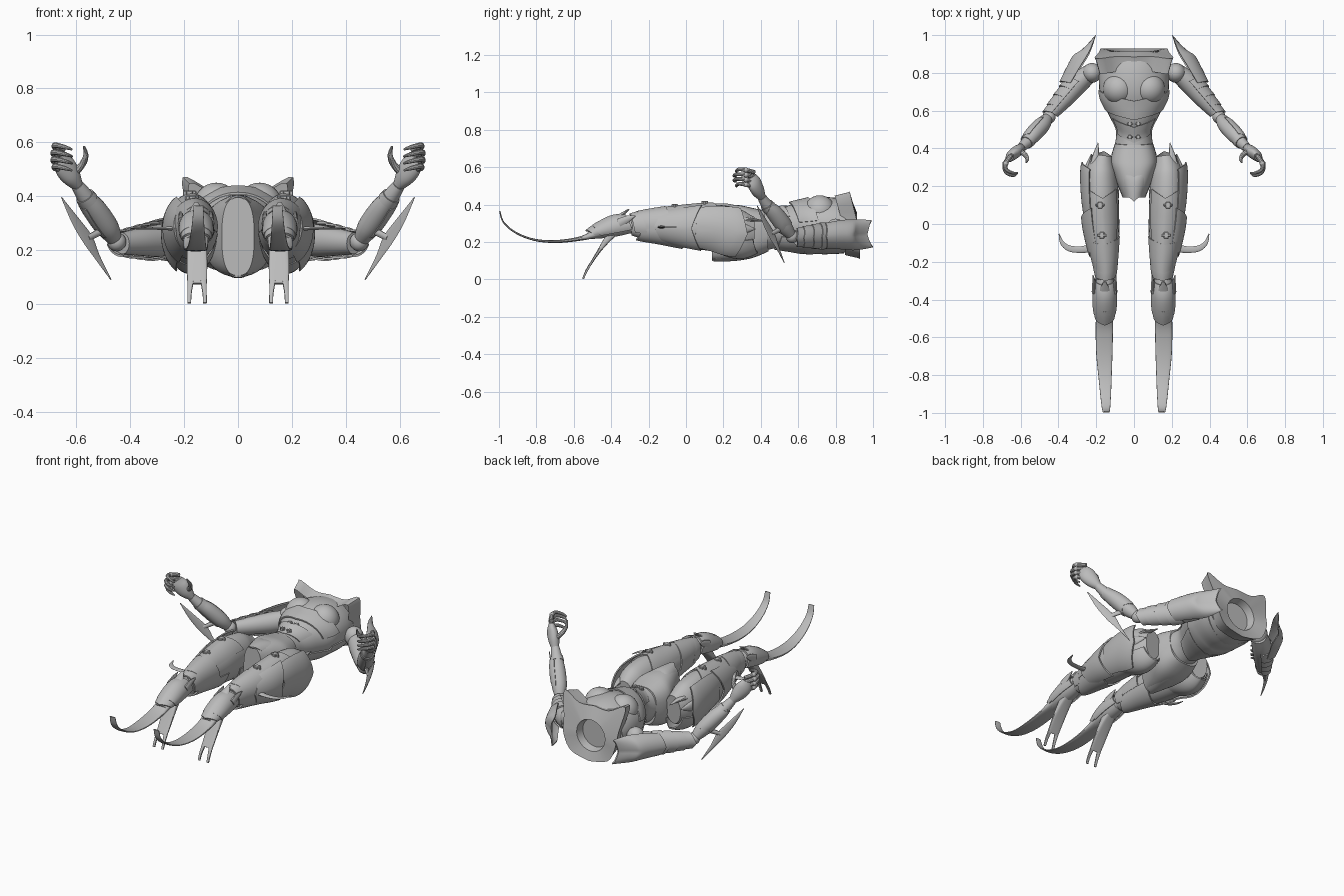
import bpy, bmesh
from math import cos, sin, pi, radians, atan2, copysign
from mathutils import Vector, Matrix

cube = bpy.data.objects.get("Cube")
if cube:
    bpy.data.objects.remove(cube)

GREY = (0.5, 0.5, 0.5, 1)
grey = bpy.data.materials.new("armour_grey")
grey.use_nodes = True
grey.diffuse_color = GREY
grey.node_tree.nodes["Principled BSDF"].inputs["Base Color"].default_value = GREY


def finish(name, bm, mirror):
    """Turn a bmesh into an object with sharp creases and optional x mirror."""
    bmesh.ops.recalc_face_normals(bm, faces=bm.faces)
    for f in bm.faces:
        f.smooth = True
    for e in bm.edges:
        e.smooth = e.calc_face_angle(0) < 0.6
    me = bpy.data.meshes.new(name)
    bm.to_mesh(me)
    bm.free()
    me.materials.append(grey)
    ob = bpy.data.objects.new(name, me)
    bpy.context.collection.objects.link(ob)
    if mirror:
        mod = ob.modifiers.new("mirror", 'MIRROR')
        mod.use_mirror_merge = False
    return ob


def at(rows, t):
    """Smooth interpolation through a list of number rows."""
    f = min(max(t, 0), 1) * (len(rows) - 1)
    i = min(int(f), len(rows) - 2)
    u = f - i
    rows4 = [rows[min(max(i + k, 0), len(rows) - 1)] for k in (-1, 0, 1, 2)]
    return [b + u * (c - a + u * (2 * a - 5 * b + 4 * c - d + u * (3 * (b - c) + d - a))) / 2
            for a, b, c, d in zip(*rows4)]


def bridge(bm, loops):
    """Quads between successive closed loops of points."""
    vs = [[bm.verts.new(p) for p in loop] for loop in loops]
    n = len(vs[0])
    for a, b in zip(vs, vs[1:]):
        for i in range(n):
            k = (i + 1) % n
            bm.faces.new((a[i], a[k], b[k], b[i]))
    return vs


def skin(name, rings, span=(0, 1), arc=None, grow=(1, 1), tip=0, wall=0.008,
         sq=1, mirror=True, sides=24):
    """Loft (x, y, z, side radius, up radius) rings; an arc makes a plate.
    Angle 0 is the outer side, 90 the front of the body."""
    steps = max(4, int(5 * (len(rings) - 1) * (span[1] - span[0])))
    loops = []
    for j in range(steps + 1):
        v = j / steps
        t = span[0] + (span[1] - span[0]) * v
        x, y, z, rx, rz = at(rings, t)
        tan = (Vector(at(rings, t + .02)[:3]) - Vector(at(rings, t - .02)[:3])).normalized()
        side = Vector((0, 0, 1)).cross(tan).normalized()
        up = tan.cross(side)
        g = grow[0] + (grow[1] - grow[0]) * v

        def point(u, inset):
            a = radians(arc[0] + (arc[1] - arc[0]) * u) if arc else 2 * pi * u
            c, s = cos(a), sin(a)
            c, s = copysign(abs(c) ** sq, c), copysign(abs(s) ** sq, s)
            shift = tip * (1 - abs(2 * u - 1)) if arc else 0
            return (Vector((x, y, z)) + tan * shift
                    + side * c * max(rx * g - inset, .0015)
                    + up * s * max(rz * g - inset, .0015))
        us = [i / sides for i in range(sides + 1)]
        if arc:
            loops.append([point(u, 0) for u in us] + [point(u, wall) for u in reversed(us)])
        else:
            loops.append([point(u, 0) for u in us[:-1]])
    bm = bmesh.new()
    vs = bridge(bm, loops)
    for end in (vs[0], vs[-1]):
        if arc:
            for i in range(sides):
                bm.faces.new((end[i], end[i + 1], end[-2 - i], end[-1 - i]))
        else:
            bm.faces.new(end)
    return finish(name, bm, mirror)


def ball(name, pos, size, mirror=True):
    bm = bmesh.new()
    bmesh.ops.create_uvsphere(bm, u_segments=24, v_segments=14, radius=1,
                              matrix=Matrix.LocRotScale(Vector(pos), None, Vector(size)))
    finish(name, bm, mirror)


def clasp(name, x, y, z, w):
    """Bevelled buckle with a cross bar."""
    bm = bmesh.new()
    for sx, sy in ((w, w * 1.4), (w * 2, w * .5)):
        part = bmesh.ops.create_cube(bm, size=1, matrix=Matrix.LocRotScale(
            Vector((x, y, z)), None, Vector((sx, sy, w))))
        edges = {e for v in part["verts"] for e in v.link_edges}
        bmesh.ops.bevel(bm, geom=list(edges), offset=w * .12, segments=1, affect='EDGES')
    finish(name, bm, True)


# Torso and pelvis
torso = [(0, .86, .28, .175, .14), (0, .80, .285, .185, .15), (0, .73, .29, .185, .15),
         (0, .66, .285, .175, .14), (0, .57, .28, .13, .12), (0, .49, .27, .095, .10),
         (0, .40, .26, .105, .11)]
skin("torso", torso, mirror=False, sides=36)
pelvis = [(0, .43, .26, .10, .11), (0, .33, .25, .125, .14), (0, .24, .25, .10, .15),
          (0, .14, .25, .06, .145)]
skin("pelvis", pelvis, sq=.75, mirror=False, sides=36)
skin("pelvis_front_plate", pelvis, (.05, .85), (40, 140), (1.06, 1.04), .06, mirror=False)
skin("pelvis_back_plate", pelvis, (.1, .85), (220, 320), (1.04, 1.03), .04, mirror=False)
ball("breast_plate", (.08, .715, .365), (.085, .085, .085))
skin("rib_plate", torso, (.38, .6), (10, 170), (1.04, 1.05), .05, mirror=False)
skin("upper_back_plate", torso, (.05, .5), (195, 345), (1.04, 1.03), .05, mirror=False)
skin("lower_back_plate", torso, (.5, .8), (205, 335), (1.05, 1.05), .05, mirror=False)
skin("waist_plate", torso, (.68, .85), (30, 150), (1.03, 1.06), .04, mirror=False)
for y, z in ((.59, .407), (.53, .388), (.46, .378)):
    clasp("belly_clasp", .022, y, z, .016)

# Collar: pointed shield with a neck well
half = [(0, .43), (.10, .425), (.205, .47), (.185, .33), (.17, .22), (.12, .14), (0, .11)]
line = [at(half, k / 24) for k in range(25)]
line += [(-x, z) for x, z in line[-2:0:-1]]


def neck(r, y):
    angles = [atan2(z - .26, x) for x, z in line]
    return [(r * cos(a), y, .26 + r * sin(a)) for a in angles]


def rim(scale, drop):
    return [(x * scale, .93 - drop - .25 * max(0, z - .25), .28 + (z - .28) * scale)
            for x, z in line]


bm = bmesh.new()
loops = bridge(bm, [rim(.88, .08), rim(.97, .012), rim(1, 0), neck(.095, .915), neck(.085, .87)])
bm.faces.new(loops[-1])
finish("collar", bm, False)

# Upper arm, pauldron and layered plates
ball("shoulder_ball", (.222, .80, .265), (.052, .052, .06))
arm = [(.22, .81, .25, .045, .055), (.29, .75, .235, .055, .06), (.36, .67, .23, .048, .052),
       (.43, .59, .225, .035, .04)]
skin("upper_arm", arm)
pauldron = [(.20, .995, .245, .02, .075), (.222, .90, .24, .08, .085),
            (.27, .82, .24, .08, .08), (.32, .74, .235, .07, .07)]
skin("pauldron", pauldron, arc=(-80, 75), tip=.03)
for k in range(4):
    t = .3 + .17 * k
    skin("arm_plate", arm, (t, t + .2), (-95, 85), (1.16, 1.28), .035)

# Elbow, forearm and hooked blade
ball("elbow", (.45, .567, .23), (.035, .035, .035))
forearm = [(.458, .56, .24, .028, .028), (.485, .525, .285, .042, .042),
           (.53, .475, .35, .042, .042), (.565, .435, .395, .032, .032),
           (.597, .405, .44, .024, .024)]
skin("forearm", forearm)
skin("forearm_cuff", forearm, (.68, .78), grow=(1.1, 1.15))
skin("forearm_guard", forearm, (.2, .65), (-100, 60), (1.1, 1.08), .03)
skin("elbow_blade", [(.655, .38, .395, .002, .002), (.605, .42, .31, .004, .018),
                     (.555, .46, .235, .004, .024), (.52, .49, .17, .004, .012),
                     (.472, .525, .09, .002, .002)], sides=12)
skin("blade_bracket", [(.49, .52, .28, .015, .015), (.555, .46, .245, .006, .012)], sides=10)

# Hand with curled fingers
skin("palm", [(.597, .405, .44, .022, .022), (.62, .385, .475, .03, .04),
              (.645, .365, .515, .028, .045), (.658, .35, .55, .016, .03)])
for k in range(4):
    z = .495 + .026 * k
    s = 1 - .12 * abs(k - 1.5)
    skin("finger", [(.65, .365, z, .012, .012), (.65 + .035 * s, .32, z + .012, .012, .012),
                    (.65 + .03 * s, .36 - .09 * s, z + .016, .010, .010),
                    (.64, .36 - .11 * s, z + .008, .008, .008),
                    (.615, .27, z, .004, .004)], sides=10)
    ball("knuckle", (.65 + .035 * s, .32, z + .012), (.014, .014, .014))
skin("thumb", [(.615, .39, .48, .015, .015), (.58, .37, .515, .013, .013),
               (.565, .345, .55, .010, .010), (.572, .325, .585, .004, .004)], sides=10)

# Thigh and overlapping plates
thigh = [(.165, .36, .25, .055, .085), (.175, .27, .255, .085, .125),
         (.175, .15, .275, .093, .125), (.17, .02, .28, .092, .112),
         (.16, -.12, .285, .075, .09), (.152, -.22, .285, .058, .072),
         (.15, -.29, .285, .042, .05)]
skin("thigh", thigh, sides=32)
skin("buttock_plate", thigh, (.03, .35), (195, 340), (1.2, 1.05), -.04)
skin("hip_plate", thigh, (.16, .5), (-60, 55), (1.26, 1.06), -.05)
skin("outer_thigh_plate", thigh, (.42, .66), (-65, 60), (1.16, 1.08), .05)
skin("front_thigh_plate", thigh, (.3, .62), (40, 150), (1.05, 1.04), .06)
skin("lower_thigh_plate", thigh, (.6, .82), (-10, 190), (1.08, 1.1), .05)
skin("back_thigh_plate", thigh, (.5, .85), (190, 350), (1.05, 1.08), .04)
skin("knee_collar", thigh, (.8, .94), (-30, 210), (1.1, 1.2), .03)
skin("hip_spike", [(.20, .24, .30, .04, .03), (.205, .33, .32, .025, .014),
                   (.19, .43, .31, .002, .002)], sides=12)
skin("side_spike", [(.24, .20, .27, .03, .05), (.245, .29, .27, .018, .035),
                    (.225, .37, .27, .002, .002)], sides=12)
clasp("thigh_clasp", .18, .10, .408, .025)
clasp("thigh_clasp", .17, -.06, .39, .025)
skin("thigh_hook", [(.21, -.12, .28, .025, .012), (.27, -.135, .28, .018, .006),
                    (.34, -.13, .28, .016, .004), (.38, -.10, .28, .011, .003),
                    (.397, -.052, .28, .002, .002)], sides=12)

# Knee and shin guard
ball("knee_joint", (.152, -.30, .285), (.045, .035, .04))
shin = [(.155, -.29, .295, .045, .045), (.155, -.36, .285, .052, .052),
        (.155, -.44, .262, .052, .042), (.155, -.52, .235, .042, .02)]
skin("shin", shin)
skin("shin_guard", shin, (0, .75), (-30, 210), (1.3, 1.2), .03)
skin("ankle_plate", shin, (.55, .85), (-20, 200), (1.2, 1.12), .04)
for x in (.1, .212):
    skin("knee_horn", [(x, -.36, .30, .012, .025), (x, -.31, .325, .009, .018),
                       (x + (x - .156) * .1, -.27, .34, .002, .002)], sides=10)
skin("knee_crest", [(.155, -.42, .30, .03, .01), (.155, -.36, .335, .03, .012),
                    (.155, -.305, .375, .008, .004)], sides=12)

# Curved toe blade and forked heel
skin("toe_blade", [(.155, -.47, .25, .046, .025), (.157, -.56, .22, .046, .012),
                   (.157, -.69, .203, .043, .008), (.153, -.81, .212, .035, .006),
                   (.15, -.91, .25, .028, .005), (.148, -.975, .305, .022, .004),
                   (.147, -.996, .365, .018, .003)], sq=.7)
skin("heel", [(.152, -.37, .275, .03, .03), (.152, -.42, .215, .036, .018),
              (.152, -.47, .145, .038, .009), (.152, -.515, .075, .036, .006)], sq=.5)
for way in (-1, 1):
    skin("heel_prong", [(.152 + way * .024, -.51, .085, .012, .006),
                        (.152 + way * .028, -.535, .04, .008, .006),
                        (.152 + way * .029, -.55, .003, .007, .005)], sq=.5, sides=12)
